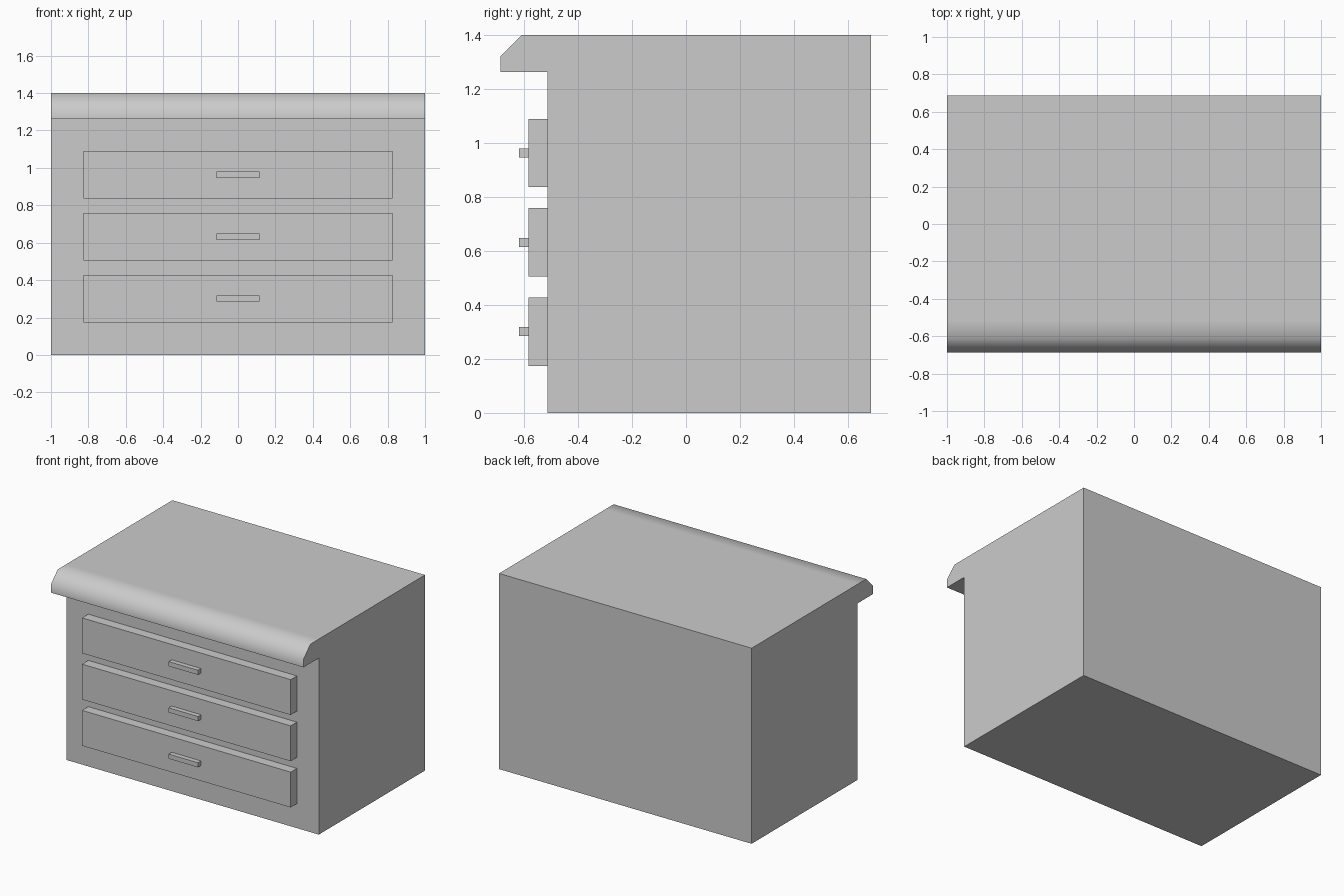
import bpy, bmesh, math

if "Cube" in bpy.data.objects:
    bpy.data.objects.remove(bpy.data.objects["Cube"])

FRONT = -0.514      # front plane of the cabinet body
DRAWER_FACE = -0.584
HANDLE_FACE = -0.618


def finish(name, bm):
    bmesh.ops.recalc_face_normals(bm, faces=bm.faces)
    mesh = bpy.data.meshes.new(name)
    bm.to_mesh(mesh)
    bm.free()
    obj = bpy.data.objects.new(name, mesh)
    bpy.context.collection.objects.link(obj)
    return obj


def box(name, half_width, y0, y1, z_mid, height):
    bm = bmesh.new()
    bmesh.ops.create_cube(bm, size=1)
    bmesh.ops.scale(bm, vec=(2 * half_width, y1 - y0, height), verts=bm.verts)
    bmesh.ops.translate(bm, vec=(0, (y0 + y1) / 2, z_mid), verts=bm.verts)
    return finish(name, bm)


# Cabinet: side profile (y, z) with the overhanging, softly rounded top lip
profile = [(0.686, 0), (0.686, 1.4), (FRONT, 1.4), (-0.61, 1.4),
           (-0.687, 1.322), (-0.687, 1.263), (FRONT, 1.263), (FRONT, 0)]
bm = bmesh.new()
side = bm.faces.new([bm.verts.new((-1, y, z)) for y, z in profile])
ext = bmesh.ops.extrude_face_region(bm, geom=[side], use_keep_orig=True)
bmesh.ops.translate(bm, vec=(2, 0, 0),
                    verts=[v for v in ext["geom"] if isinstance(v, bmesh.types.BMVert)])
cabinet = finish("cabinet", bm)
cabinet.data.shade_smooth()
cabinet.data.set_sharp_from_angle(angle=math.radians(50))

# Three drawers, each with a bar handle
for label, z in (("bottom", 0.301), ("middle", 0.632), ("top", 0.963)):
    box(label + "_drawer", 0.826, DRAWER_FACE, FRONT, z, 0.253)
    box(label + "_handle", 0.116, HANDLE_FACE, DRAWER_FACE, z, 0.033)
